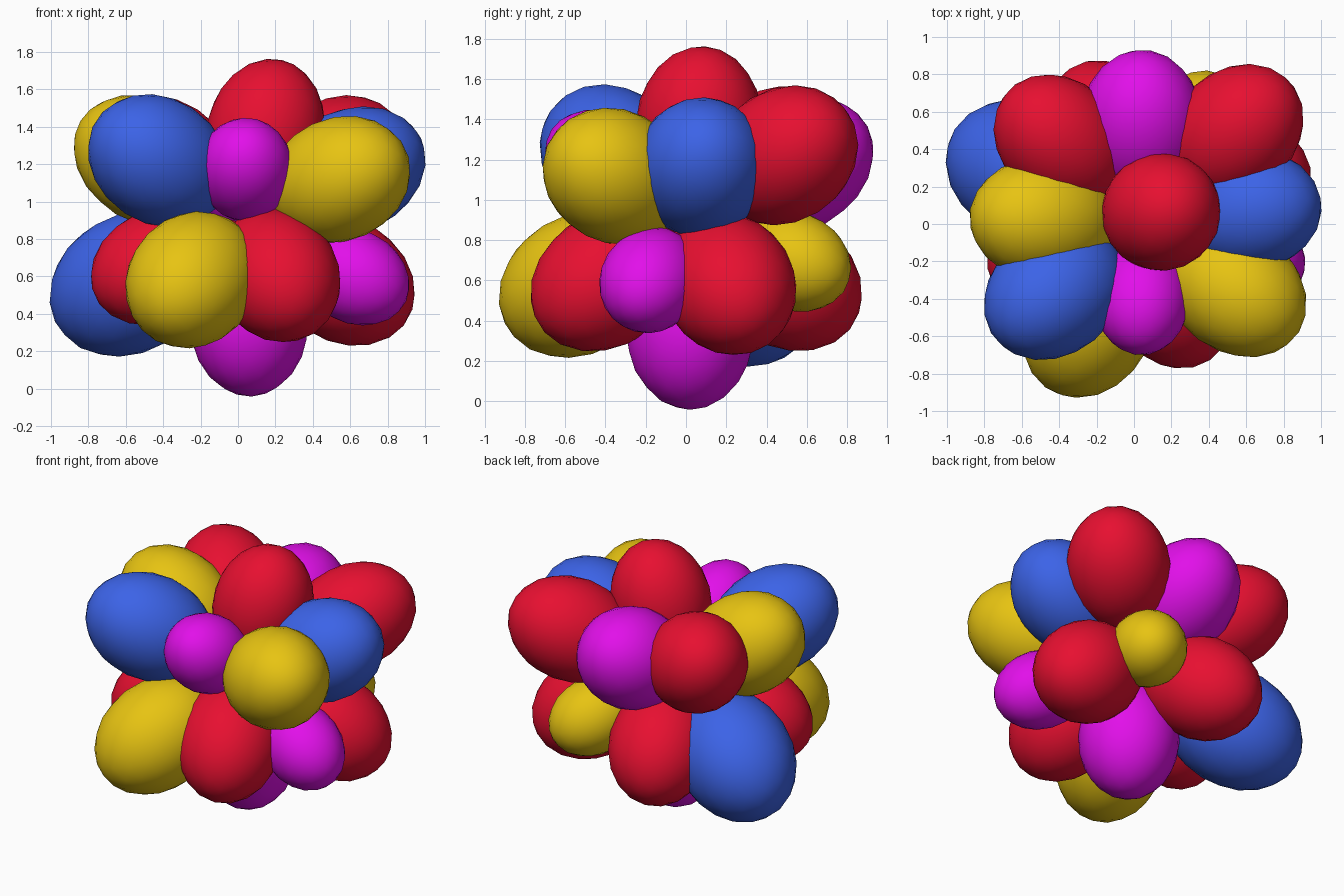
import bpy
from mathutils import Vector

if "Cube" in bpy.data.objects:
    bpy.data.objects.remove(bpy.data.objects["Cube"])

COLOURS = {
    "red": (0.80, 0.005, 0.03, 1),
    "yellow": (0.80, 0.55, 0.006, 1),
    "blue": (0.045, 0.125, 0.80, 1),
    "magenta": (0.76, 0.005, 0.82, 1),
}
MATS = {}
for key, col in COLOURS.items():
    MATS[key] = bpy.data.materials.new(key)
    MATS[key].diffuse_color = col

CORE = Vector((0.04, 0.02, 0.9))


def ball(name, colour, pos, r, stretch=1.27):
    """Ball stretched along the line from the cluster's core."""
    pos = Vector(pos)
    d = (pos - CORE).normalized()
    bpy.ops.mesh.primitive_ico_sphere_add(subdivisions=3, radius=1)
    ob = bpy.context.object
    ob.name = name
    ob.rotation_mode = 'QUATERNION'
    ob.rotation_quaternion = d.to_track_quat('Z', 'Y')
    ob.scale = (r, r, r * stretch)
    ob.location = pos - d * (0.2 * r)
    ob.data.materials.append(MATS[colour])
    bpy.ops.object.shade_smooth()
    return ob


# top and bottom balls
ball("top_ball", "red", (0.16, 0.07, 1.43), 0.315)
ball("bottom_ball", "magenta", (0.06, 0.02, 0.30), 0.32)

# upper ring, counter-clockwise from the front
upper = [
    ("magenta", (0.04, -0.44, 1.20), 0.255),
    ("yellow", (0.59, -0.39, 1.14), 0.33),
    ("blue", (0.66, 0.08, 1.19), 0.33),
    ("red", (0.58, 0.53, 1.25), 0.33),
    ("magenta", (0.04, 0.59, 1.20), 0.33),
    ("red", (-0.43, 0.48, 1.25), 0.325),
    ("yellow", (-0.54, 0.03, 1.25), 0.33),
    ("blue", (-0.47, -0.40, 1.25), 0.335),
]
# lower ring, counter-clockwise from the front
lower = [
    ("red", (0.23, -0.44, 0.57), 0.33),
    ("magenta", (0.66, -0.19, 0.58), 0.25),
    ("red", (0.61, 0.23, 0.55), 0.33),
    ("yellow", (0.35, 0.57, 0.68), 0.245),
    ("red", (-0.17, 0.54, 0.57), 0.33),
    ("blue", (-0.63, 0.31, 0.53), 0.37),
    ("red", (-0.48, -0.17, 0.63), 0.30),
    ("yellow", (-0.27, -0.58, 0.55), 0.345),
]
for ring, rows in (("upper", upper), ("lower", lower)):
    for i, (colour, pos, r) in enumerate(rows, 1):
        ball(f"{ring}_ball_{i}", colour, pos, r)

for m in bpy.data.materials:
    if m.users and not m.is_grease_pencil:
        m.use_nodes = True
        m.node_tree.nodes["Principled BSDF"].inputs["Base Color"].default_value = m.diffuse_color
